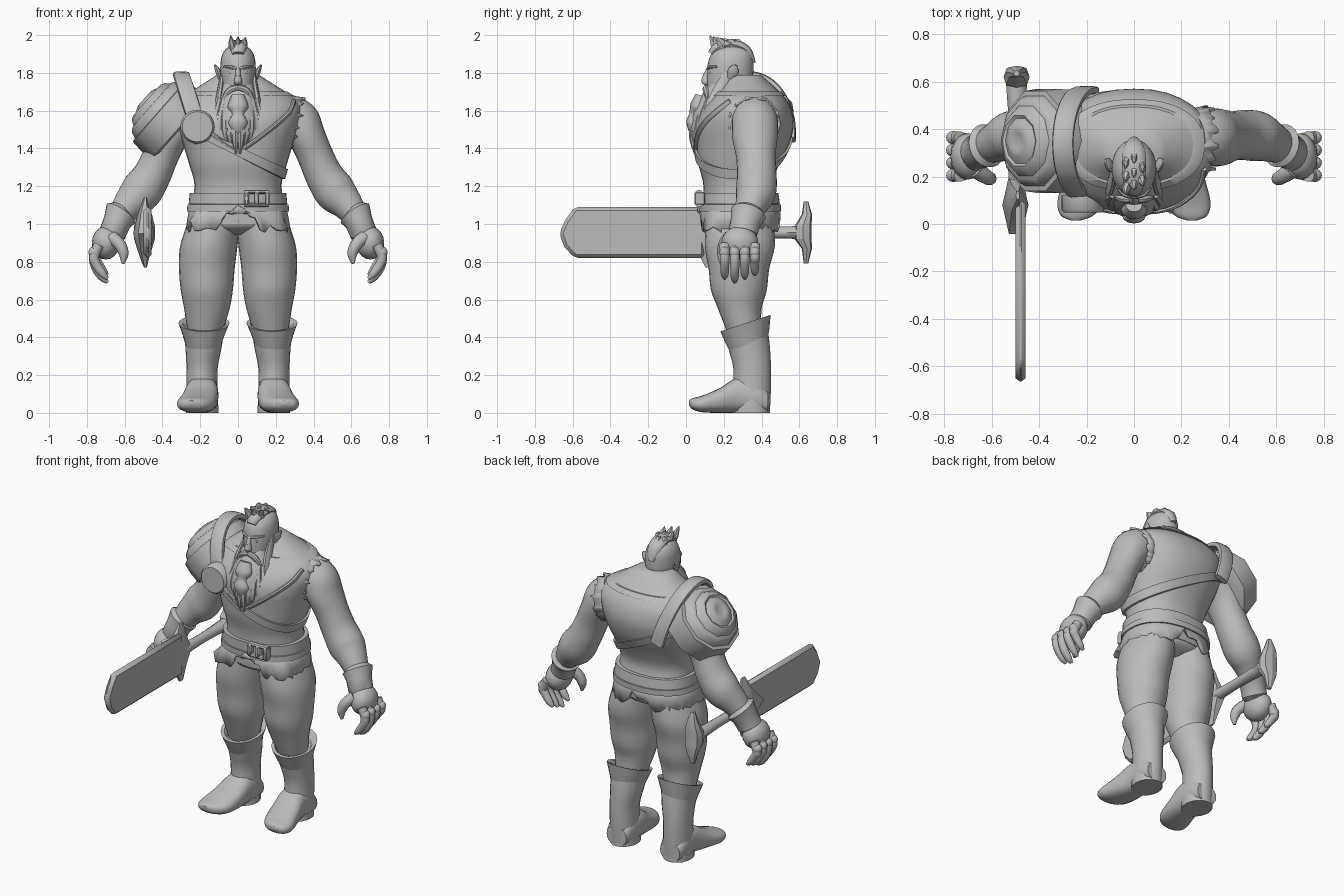
import bpy, bmesh, random
from math import sin, cos, pi, copysign, radians
from mathutils import Vector

random.seed(4)
if "Cube" in bpy.data.objects:
    bpy.data.objects.remove(bpy.data.objects["Cube"])

grey = bpy.data.materials.new("stone_grey")
grey.use_nodes = True
grey.diffuse_color = (.5, .5, .5, 1)
grey.node_tree.nodes["Principled BSDF"].inputs["Base Color"].default_value = grey.diffuse_color
X, Y, Z = Vector((1, 0, 0)), Vector((0, 1, 0)), Vector((0, 0, 1))


def finish(name, bm, mirror=False, thickness=0, bevel=0, angle=40):
    """Turn a bmesh into a shaded object, optionally mirrored, thickened or bevelled."""
    bmesh.ops.recalc_face_normals(bm, faces=bm.faces)
    mesh = bpy.data.meshes.new(name)
    bm.to_mesh(mesh)
    bm.free()
    mesh.materials.append(grey)
    obj = bpy.data.objects.new(name, mesh)
    bpy.context.collection.objects.link(obj)
    bpy.ops.object.select_all(action='DESELECT')
    obj.select_set(True)
    bpy.context.view_layer.objects.active = obj
    bpy.ops.object.shade_smooth_by_angle(angle=radians(angle))
    if thickness:
        obj.modifiers.new("Thickness", 'SOLIDIFY').thickness = thickness
    if bevel:
        obj.modifiers.new("Bevel", 'BEVEL').width = bevel
    if mirror:
        obj.modifiers.new("Mirror", 'MIRROR')
    return obj


def spline(keys, steps):
    """Smooth interpolation through rows of numbers."""
    keys = [Vector(k) for k in keys]
    rows = []
    for i in range(len(keys) - 1):
        p, q = keys[i], keys[i + 1]
        before, after = keys[max(i - 1, 0)], keys[min(i + 2, len(keys) - 1)]
        for j in range(steps):
            s = j / steps
            m, n = (q - before) / 2, (after - p) / 2
            rows.append(p + m * s + (3 * (q - p) - 2 * m - n) * s**2 + (2 * (p - q) + m + n) * s**3)
    return rows + [keys[-1]]


def squash(value, power):
    return copysign(abs(value) ** power, value)


def skin(bm, rings, caps=True, close=False):
    """Join rings of points with quads."""
    loops = [[bm.verts.new(p) for p in ring] for ring in rings]
    pairs = list(zip(loops, loops[1:])) + ([(loops[-1], loops[0])] if close else [])
    for a, b in pairs:
        for i in range(len(a)):
            j = (i + 1) % len(a)
            bm.faces.new((a[i], a[j], b[j], b[i]))
    if caps and not close:
        bm.faces.new(loops[0])
        bm.faces.new(loops[-1])


def tube(name, keys, sides=20, steps=4, axis=None, ref=X, power=1, **options):
    """Loft ellipses (x, y, z, half width, half depth) along a path."""
    rows = spline(keys, steps)
    rings = []
    for i, row in enumerate(rows):
        ahead, behind = rows[min(i + 1, len(rows) - 1)], rows[max(i - 1, 0)]
        t = (axis or Vector(ahead[:3]) - Vector(behind[:3])).normalized()
        u = (ref - t * t.dot(ref)).normalized()
        v = t.cross(u)
        a, b = max(row[3], .002), max(row[4], .002)
        around = [2 * pi * k / sides for k in range(sides)]
        rings.append([Vector(row[:3]) + u * a * squash(cos(w), power) + v * b * squash(sin(w), power)
                      for w in around])
    bm = bmesh.new()
    skin(bm, rings)
    return finish(name, bm, **options)


def ball(name, centre, radii, **options):
    bm = bmesh.new()
    bmesh.ops.create_uvsphere(bm, u_segments=16, v_segments=10, radius=1)
    bmesh.ops.scale(bm, vec=radii, verts=bm.verts)
    bmesh.ops.translate(bm, vec=centre, verts=bm.verts)
    return finish(name, bm, **options)


def plate(name, outline, x, half, bevel):
    """Extrude a side outline of (y, z) points across x."""
    bm = bmesh.new()
    skin(bm, [[(x + s * half, y, z) for y, z in outline] for s in (-1, 1)])
    return finish(name, bm, bevel=bevel, angle=20)


def sheet(name, *loops):
    bm = bmesh.new()
    skin(bm, loops, caps=False)
    return finish(name, bm, thickness=.012)


# Torso, with a lookup so that clothing can follow its surface
body = [(0, .285, 1.0, .25, .185), (0, .285, 1.12, .238, .19), (0, .275, 1.22, .232, .185),
        (0, .28, 1.32, .26, .215), (0, .3, 1.42, .29, .245), (0, .31, 1.52, .32, .26),
        (0, .32, 1.6, .335, .24), (0, .33, 1.66, .31, .2), (0, .33, 1.72, .22, .145),
        (0, .31, 1.79, .11, .085)]
BOXY = .88
tube("torso", body, sides=32, axis=Z, power=BOXY)
profile = spline(body, 6)


def surface(turn, z, gap=0):
    row = min(profile, key=lambda r: abs(r.z - z))
    i = min(max(profile.index(row), 1), len(profile) - 2)
    p, q = (profile[i - 1], row) if z < row.z else (row, profile[i + 1])
    r = p.lerp(q, (z - p.z) / (q.z - p.z))
    return Vector(((r[3] + gap) * squash(cos(turn), BOXY), r.y + (r[4] + gap) * squash(sin(turn), BOXY), z))


def band(name, level, half, gap=.02, tilt=0, sides=56):
    """A strap around the torso, level or slanting."""
    rings = []
    for k in range(sides):
        turn, z = 2 * pi * k / sides, level
        for _ in range(12):
            z = (z + level + tilt * surface(turn, z).x) / 2
        rings.append([surface(turn, z + dz, g) for dz, g in
                      ((-half, -.01), (-half, gap), (half, gap), (half, -.01))])
    bm = bmesh.new()
    skin(bm, rings, close=True)
    return finish(name, bm)


band("belt", 1.135, .03, .022)
band("lower_belt", 1.085, .018, .028)
band("chest_strap", 1.385, .026, .014, tilt=-.5)
band("vest_collar", 1.69, .012, .01)
lapel = [(*surface(-pi / 2 + s * 1.15, 1.38 + s * .27, .002), .012, .016) for s in (0, .2, .4, .6, .8, 1)]
tube("vest_lapel", lapel, sides=8, mirror=True)

# Belt buckle frame and tongue
for x in (.045, .1, .155):
    plate("buckle_bar", [(.045, 1.1), (.045, 1.17), (.1, 1.17), (.1, 1.1)], x, .012, .006)
for z in (1.1, 1.17):
    tube("buckle_rail", [(.035, .068, z, .01, .018), (.165, .068, z, .01, .018)], sides=8, ref=Z)

# Ragged shirt skirt, parted at the front and back, with corners that flare out
turns = [2 * pi * k / 64 for k in range(64)]
hem = []
for k, w in enumerate(turns):
    front, back = (max(0, 1 - abs(w - middle) / .45) for middle in (1.5 * pi, .5 * pi))
    corner = max(0, 1 - abs(abs(w - 1.5 * pi) - .85) / .35)
    z = .95 + .02 * (k % 4) * random.random() + .15 * front + .07 * back + .02 * corner
    spot = surface(w, 1.02, .03 + .045 * corner)
    hem.append(Vector((spot.x, spot.y, z)))
top = [surface(w, 1.11, .014) for w in turns]
sheet("shirt_skirt", top, [surface(w, 1.06, .02).lerp(h, .2) for w, h in zip(turns, hem)], hem)

# Torn shoulder of the vest
lean = Vector((.2, 0, .98))
rim = [Y * cos(w) + lean * sin(w) for w in turns]
sheet("torn_vest_shoulder", [Vector((.2, .35, 1.565)) + r * .125 for r in rim],
      [Vector((.3 + .01 * (k % 5) * random.random(), .36, 1.535)) + r * .14 for k, r in enumerate(rim)])

# Legs and boots
tube("hips", [(0, .285, .945, .14, .1), (0, .285, .99, .25, .18), (0, .285, 1.08, .25, .185)], axis=Z)
tube("trouser_leg", [(.13, .285, 1.0, .14, .18), (.155, .285, .88, .152, .185), (.165, .28, .76, .147, .16),
                     (.165, .28, .65, .138, .148), (.165, .285, .55, .12, .115), (.175, .31, .42, .09, .09)],
     sides=24, axis=Z, mirror=True)
tube("boot_shaft", [(.18, .32, .43, .106, .115), (.183, .335, .34, .095, .11), (.19, .35, .24, .083, .1),
                    (.19, .35, .14, .082, .1), (.19, .345, .02, .085, .1)], axis=Z, mirror=True)
slope = Vector((0, -.33, 1))
tube("boot_cuff", [(.185, .335, .34, .088, .1), (.182, .325, .41, .11, .123), (.18, .315, .475, .135, .14),
                   (.18, .315, .472, .115, .12), (.18, .315, .45, .1, .1)], steps=1, axis=slope, mirror=True)
tube("boot_foot", [(.19, .435, .06, .07, .055), (.19, .38, .085, .083, .085), (.19, .28, .095, .087, .095),
                   (.205, .18, .066, .097, .066), (.225, .09, .048, .098, .045), (.24, .035, .048, .068, .03),
                   (.245, .015, .055, .02, .012)], axis=-Y, power=.8, mirror=True)
tube("boot_heel", [(.19, .345, .0, .086, .1), (.19, .345, .04, .086, .1)], steps=1, axis=Z, mirror=True)

# Arms with cuffs
tube("arm", [(.24, .36, 1.6, .1, .11), (.315, .365, 1.54, .12, .122), (.365, .365, 1.46, .1, .12),
             (.41, .37, 1.36, .095, .105), (.455, .375, 1.26, .1, .105), (.515, .37, 1.17, .11, .106),
             (.58, .345, 1.1, .085, .085), (.655, .31, 1.0, .055, .06)], sides=24, mirror=True)
tube("wrist_cuff", [(.6, .335, 1.07, .06, .07), (.62, .33, 1.055, .09, .095), (.64, .315, 1.01, .074, .08),
                    (.665, .3, .95, .072, .077), (.675, .3, .93, .05, .06)], steps=1, mirror=True)

# Hands, fingers and knuckle rings
ball("palm", (.7, .285, .9), (.074, .098, .088), mirror=True)
for i in range(4):
    y, drop = .205 + .053 * i, .02 * abs(i - 1)
    tube("finger", [(.735, y, .89, .028, .028), (.762, y, .83, .027, .027), (.75, y, .765 + drop, .025, .025),
                    (.715, y, .715 + drop, .021, .021), (.69, y, .69 + drop, .008, .008)], sides=10, mirror=True)
    ball("knuckle_ring", (.762, y, .85), (.03, .028, .03), mirror=True)
tube("thumb", [(.67, .23, .93, .036, .036), (.625, .2, .89, .032, .032), (.605, .19, .84, .026, .026),
               (.61, .185, .79, .008, .008)], sides=10, mirror=True)

# Head and face
tube("neck", [(0, .32, 1.62, .13, .13), (0, .285, 1.7, .1, .11), (0, .26, 1.78, .082, .09)])
tube("head", [(0, .22, 1.63, .06, .08), (0, .22, 1.69, .08, .105), (0, .23, 1.76, .09, .12),
              (0, .235, 1.83, .094, .122), (0, .24, 1.89, .086, .112), (0, .245, 1.93, .06, .08),
              (0, .245, 1.948, .015, .02)], sides=24, axis=Z)
tube("nose", [(0, .122, 1.83, .012, .012), (0, .108, 1.785, .015, .02), (0, .103, 1.75, .022, .022),
              (0, .12, 1.73, .012, .01)], sides=10, axis=Z)
tube("brow", [(.005, .12, 1.822, .01, .012), (.04, .128, 1.83, .01, .014), (.075, .165, 1.832, .006, .008)],
     sides=8, ref=Z, mirror=True)
ball("eye", (.036, .13, 1.803), (.015, .009, .008), mirror=True)
tube("ear", [(.092, .235, 1.77, .012, .015), (.107, .25, 1.81, .014, .03), (.122, .265, 1.84, .005, .01)],
     sides=10, mirror=True)

# Beard, moustache and braid
tube("beard", [(0, .18, 1.74, .08, .06), (0, .155, 1.66, .1, .085), (0, .125, 1.58, .11, .09),
               (0, .09, 1.49, .088, .07), (0, .08, 1.41, .045, .04), (0, .08, 1.37, .01, .01)], axis=Z)
tube("moustache", [(0, .105, 1.722, .014, .016), (.04, .105, 1.71, .017, .018), (.07, .115, 1.67, .013, .015),
                   (.08, .11, 1.62, .003, .003)], sides=8, ref=Y, mirror=True)
tube("sideburn", [(.086, .22, 1.8, .008, .02), (.09, .19, 1.72, .018, .04), (.105, .15, 1.63, .02, .04),
                  (.125, .13, 1.53, .004, .004)], sides=10, mirror=True)
for i in range(5):
    x, tip = .014 + .025 * i, 1.37 + .025 * i
    tube("beard_lock", [(x * .8, .09 + x * .35, 1.66, .018, .022), (x, .045 + x * .5, 1.56, .024, .028),
                        (x, .035 + x * .5, (1.55 + tip) / 2, .022, .026), (x * .85, .04 + x * .4, tip, .003, .003)],
         sides=8, mirror=True)
tube("beard_braid", [(0, .08, 1.68, .035, .03), (0, .06, 1.62, .055, .04), (0, .045, 1.58, .032, .028),
                     (0, .035, 1.53, .05, .033), (0, .04, 1.45, .006, .006)], sides=12)

# Cropped hair strip with spikes
tube("hair_strip", [(0, .135, 1.9, .03, .02), (0, .17, 1.935, .045, .028), (0, .25, 1.95, .05, .025),
                    (0, .32, 1.92, .045, .025), (0, .355, 1.85, .02, .015)], sides=12)
for i in range(8):
    x, y = .028 * (i % 3 - 1), .16 + .018 * i
    tube("hair_spike", [(x, y, 1.935, .022, .028), (x * 1.2, y - .015, 1.965, .016, .022),
                        (x * 1.4, y - .035, 1.998 - .005 * i, .002, .002)], sides=6, steps=2)

# Layered shoulder armour on the right
out = Vector((-.75, 0, .66))
layers = [(-.03, .2), (-.02, .228), (.05, .23), (.115, .222), (.118, .2), (.15, .188), (.165, .17),
          (.168, .155), (.195, .135), (.205, .112), (.198, .1), (.215, .07), (.22, .05), (.214, .035), (.214, .0)]
tube("shoulder_armour", [(*(Vector((-.33, .35, 1.52)) + out * s), r * .96, r) for s, r in layers],
     sides=10, steps=1, axis=out)
arch = [(-.2 - .1 * sin(w), .34 - .225 * cos(w), 1.48 + .31 * sin(w), .045, .018)
        for w in (pi * k / 12 - .15 for k in range(14))]
tube("armour_collar", arch, sides=12, steps=2, power=.6)
tube("armour_disc", [(-.215, .12, 1.515, .09, .09), (-.215, .06, 1.515, .09, .09), (-.215, .048, 1.515, .08, .08)],
     sides=28, steps=1)

# Great sword beside the right hand
plate("sword_blade", [(.1, .82), (.1, 1.09), (-.59, 1.09), (-.64, 1.02), (-.67, .95), (-.645, .88), (-.59, .82)],
      -.478, .021, .018)
tube("sword_guard", [(-.49, .12, .77, .008, .02), (-.497, .11, .86, .035, .06), (-.5, .08, .95, .055, .14),
                     (-.497, .11, 1.05, .035, .06), (-.49, .12, 1.14, .008, .02)], sides=6, steps=1, axis=Z)
tube("sword_grip", [(-.495, .1, .955, .04, .036), (-.495, .35, .955, .03, .03), (-.495, .6, .955, .045, .036)],
     sides=10)
tube("sword_pommel", [(-.495, .635, .79, .012, .012), (-.495, .64, .87, .04, .027), (-.495, .62, .92, .055, .045),
                      (-.495, .62, .99, .055, .045), (-.495, .64, 1.05, .04, .027), (-.495, .635, 1.12, .012, .012)],
     sides=8, steps=1, axis=Z, power=.7, angle=20)
